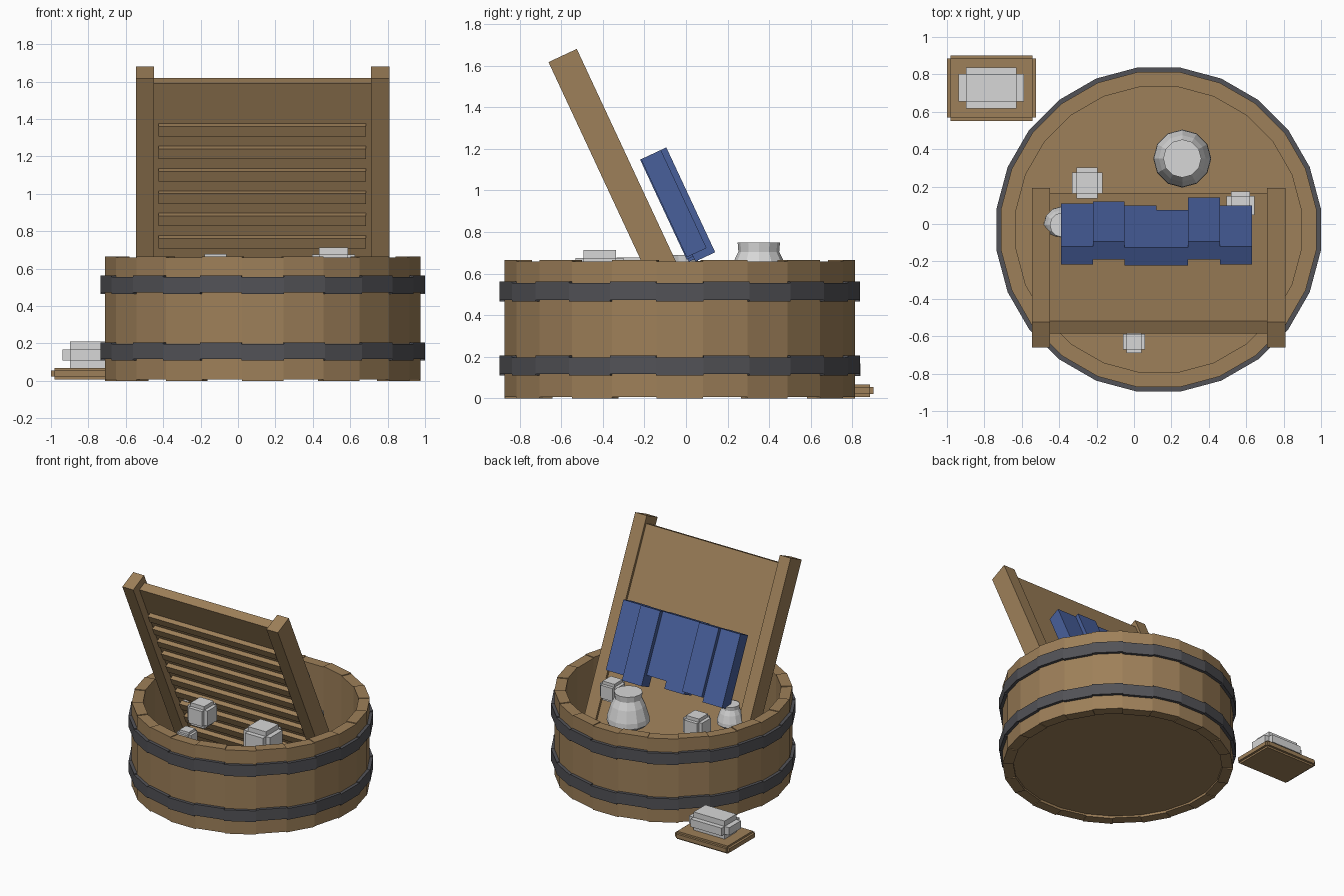
import bpy, bmesh
from math import sin, cos, radians, pi
from mathutils import Matrix, Vector

cube = bpy.data.objects.get("Cube")
if cube:
    bpy.data.objects.remove(cube, do_unlink=True)


def material(name, rgb):
    m = bpy.data.materials.new(name)
    m.use_nodes = True
    m.diffuse_color = (*rgb, 1)
    m.node_tree.nodes["Principled BSDF"].inputs["Base Color"].default_value = (*rgb, 1)
    return m


WOOD = material("warm wood", (0.34, 0.215, 0.1))
IRON = material("dark iron", (0.085, 0.085, 0.095))
CLOTH = material("blue cloth", (0.065, 0.115, 0.33))
SOAP = material("pale soap", (0.68, 0.68, 0.68))


def finish(name, bm, mat, matrix=Matrix()):
    bmesh.ops.recalc_face_normals(bm, faces=bm.faces)
    me = bpy.data.meshes.new(name)
    bm.to_mesh(me)
    bm.free()
    me.materials.append(mat)
    ob = bpy.data.objects.new(name, me)
    ob.matrix_world = matrix
    bpy.context.collection.objects.link(ob)
    return ob


def add_box(bm, lo, hi):
    lo, hi = Vector(lo), Vector(hi)
    size = Matrix.Diagonal((*(hi - lo), 1))
    bmesh.ops.create_cube(bm, size=1, matrix=Matrix.Translation((lo + hi) / 2) @ size)


def box(name, lo, hi, mat, matrix=Matrix()):
    bm = bmesh.new()
    add_box(bm, lo, hi)
    return finish(name, bm, mat, matrix)


def stepped_block(name, centre, size, inset, mat):
    """Block with notched edges: three boxes, each reaching out along one axis."""
    bm = bmesh.new()
    c = Vector(centre)
    for axis in range(3):
        half = Vector([(size[i] if i == axis else size[i] - 2 * inset[i]) / 2 for i in range(3)])
        add_box(bm, c - half, c + half)
    return finish(name, bm, mat)


# Tub: a ring of flat segments
CENTRE = Matrix.Translation((0.132, -0.03, 0))
SIDES = 24
STEP = 2 * pi / SIDES


def segmented_ring(name, r_in, r_out, z0, z1, jog, mat):
    bm = bmesh.new()
    for i in range(SIDES):
        shift = jog if i % 2 else -jog
        corners = []
        for z in (z0 + abs(jog) + shift, z1 + shift):
            for k, r in ((-.5, r_in), (-.5, r_out), (.5, r_out), (.5, r_in)):
                a = (i + k) * STEP
                corners.append(bm.verts.new((r * cos(a), r * sin(a), z)))
        low, high = corners[:4], corners[4:]
        bm.faces.new(low)
        bm.faces.new(high)
        for k in range(4):
            n = (k + 1) % 4
            bm.faces.new((low[k], low[n], high[n], high[k]))
    return finish(name, bm, mat, CENTRE)


segmented_ring("tub_staves", 0.77, 0.85, 0, 0.662, 0.003, WOOD)
segmented_ring("lower_hoop", 0.84, 0.874, 0.11, 0.202, 0.004, IRON)
segmented_ring("upper_hoop", 0.84, 0.874, 0.465, 0.558, 0.004, IRON)

bm = bmesh.new()
bmesh.ops.create_cone(bm, cap_ends=True, segments=SIDES, radius1=0.78, radius2=0.78, depth=0.05,
                      matrix=CENTRE @ Matrix.Translation((0, 0, 0.045)) @ Matrix.Rotation(STEP / 2, 4, 'Z'))
finish("tub_floor", bm, WOOD)

# Washboard frame: local y is depth toward the front, local z runs down the board
s, c = sin(radians(25)), cos(radians(25))
LEAN = Matrix(((1, 0, 0, 0), (0, -c, s, -0.525), (0, -s, -c, 1.68), (0, 0, 0, 1)))

for side, x0, x1 in (("right", -0.545, -0.45), ("left", 0.71, 0.81)):
    box(side + "_board_post", (x0, 0, 0), (x1, 0.15, 1.7), WOOD, LEAN)
box("board_panel", (-0.45, 0.02, 0.057), (0.71, 0.092, 1.68), WOOD, LEAN)
bm = bmesh.new()
for i in range(10):
    u = 0.294 + 0.132 * i
    add_box(bm, (-0.425, 0.09, u), (0.685, 0.128, u + 0.06))
finish("board_ribs", bm, WOOD, LEAN)

# Folded cloth in front of the board: (outward face, length) of each fold
folds = [(0.161, 0.544), (0.19, 0.51), (0.156, 0.53), (0.156, 0.473), (0.19, 0.556), (0.161, 0.52)]
for i, (out, length) in enumerate(folds):
    x = -0.39 + 0.17 * i
    box(f"cloth_fold_{i + 1}", (x, -out, 0.611), (x + 0.17, 0.105 - out, 0.611 + length), CLOTH, LEAN)

# Floating suds: (x, y, top, size)
suds = [(-0.25, 0.22, 0.655, 0.165), (0.57, 0.1, 0.66, 0.15), (0.51, -0.415, 0.713, 0.23),
        (-0.12, -0.275, 0.677, 0.175), (0, -0.63, 0.63, 0.12)]
for i, (x, y, top, d) in enumerate(suds):
    stepped_block(f"suds_{i + 1}", (x, y, top - d / 2), (d, d, d), (d * 0.16,) * 3, SOAP)


def round_suds(name, x, y, top, scale):
    profile = [(0.12, -0.26), (0.155, -0.23), (0.152, -0.19), (0.125, -0.1), (0.098, -0.045), (0.102, 0)]
    bm = bmesh.new()
    n = 12
    rings = [[bm.verts.new((x + r * scale * cos(2 * pi * k / n), y + r * scale * sin(2 * pi * k / n),
                            top + z * scale)) for k in range(n)] for r, z in profile]
    for a, b in zip(rings, rings[1:]):
        for k in range(n):
            bm.faces.new((a[k], a[(k + 1) % n], b[(k + 1) % n], b[k]))
    bm.faces.new(rings[0])
    bm.faces.new(rings[-1])
    finish(name, bm, SOAP)


round_suds("large_round_suds", 0.258, 0.35, 0.75, 1)
round_suds("small_round_suds", -0.385, -0.005, 0.69, 0.64)

# Soap bar on its tray beside the tub
stepped_block("soap_tray", (-0.762, 0.727, 0.038), (0.475, 0.35, 0.06), (0.018, 0.018, 0.014), WOOD)
stepped_block("soap_bar", (-0.762, 0.728, 0.138), (0.35, 0.22, 0.145), (0.04, 0.037, 0.042), SOAP)
